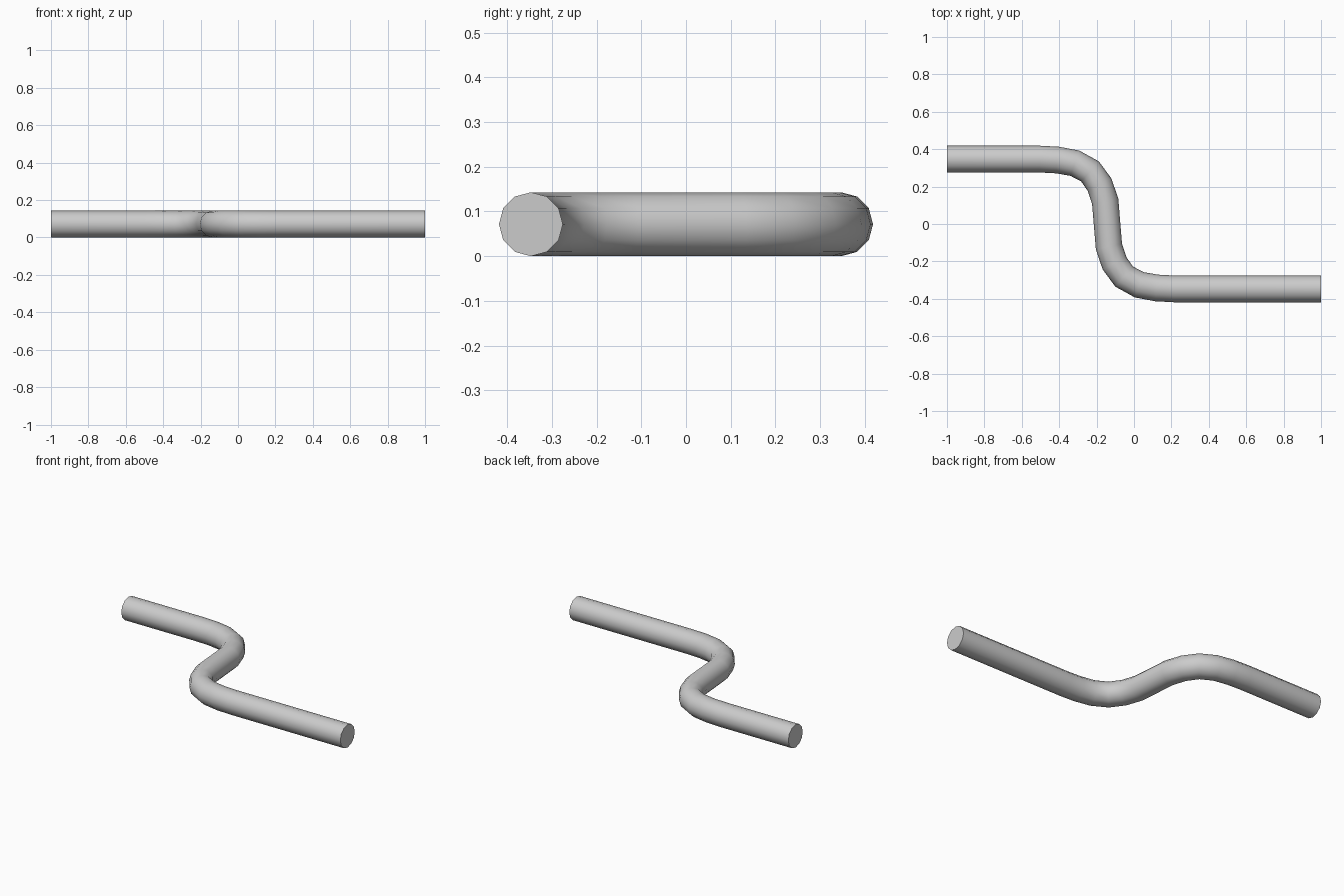
import bpy, bmesh
from math import sin, cos, pi
from mathutils import Vector

if "Cube" in bpy.data.objects:
    bpy.data.objects.remove(bpy.data.objects["Cube"])

R, SIDES, CX, CY = 0.0715, 12, -0.144, 0.347

# Centre line of one half, measured from the middle of the crossing run
half = [(0.01, -0.121), (0.04, -0.210), (0.091, -0.281), (0.172, -0.325),
        (0.265, -0.342), (0.36, -CY)]
path = [Vector((-1, CY, R))]
path += [Vector((CX - x, -y, R)) for x, y in reversed(half)]
path += [Vector((CX + x, y, R)) for x, y in half]
path += [Vector((1, -CY, R))]

# Sweep a twelve-sided ring along the centre line
bm = bmesh.new()
rings = []
last = len(path) - 1
for i, p in enumerate(path):
    if i in (0, last):
        t = Vector((1, 0, 0))
    else:
        t = ((p - path[i - 1]).normalized() + (path[i + 1] - p).normalized()).normalized()
    side = Vector((-t.y, t.x, 0))
    rings.append([bm.verts.new(p + side * (R * cos(2 * pi * k / SIDES))
                               + Vector((0, 0, R * sin(2 * pi * k / SIDES))))
                  for k in range(SIDES)])
for a, b in zip(rings, rings[1:]):
    for k in range(SIDES):
        n = (k + 1) % SIDES
        bm.faces.new((a[k], a[n], b[n], b[k]))

# Flat end caps
bm.faces.new(rings[0])
bm.faces.new(rings[-1])
bmesh.ops.recalc_face_normals(bm, faces=bm.faces)

mesh = bpy.data.meshes.new("bent_pipe")
bm.to_mesh(mesh)
bm.free()
pipe = bpy.data.objects.new("bent_pipe", mesh)
bpy.context.collection.objects.link(pipe)
bpy.context.view_layer.objects.active = pipe
pipe.select_set(True)
bpy.ops.object.shade_smooth_by_angle(angle=pi / 3)
